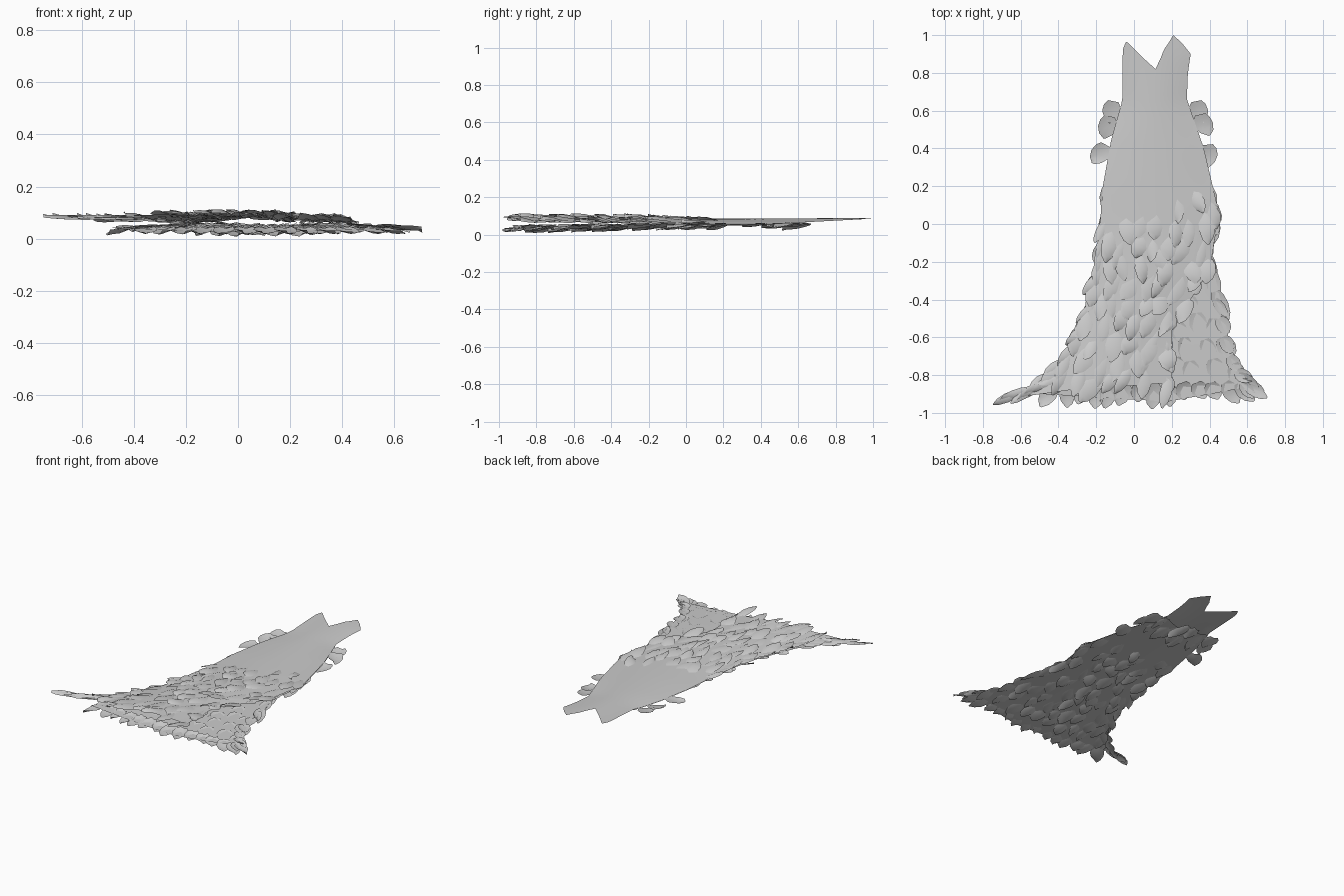
import bpy, math, random
from mathutils import Vector

random.seed(4)
if "Cube" in bpy.data.objects:
    bpy.data.objects.remove(bpy.data.objects["Cube"])

fabric = bpy.data.materials.new("pale_grey_fabric")
fabric.use_nodes = True
fabric.diffuse_color = (0.6, 0.6, 0.6, 1)
fabric.node_tree.nodes["Principled BSDF"].inputs["Base Color"].default_value = (0.6, 0.6, 0.6, 1)


def lerp_table(table, t):
    if t <= table[0][0]:
        return table[0][1]
    for (a, p), (b, q) in zip(table, table[1:]):
        if t <= b:
            return p + (q - p) * (t - a) / (b - a)
    return table[-1][1]


# Side outlines as (y, x)
LEFT_EDGE = [(-.92, -.64), (-.82, -.5), (-.7, -.37), (-.55, -.29), (-.4, -.24), (-.2, -.2),
             (0, -.18), (.2, -.165), (.45, -.12), (.66, -.06), (.9, -.06), (1, -.05)]
RIGHT_EDGE = [(-.9, .63), (-.65, .51), (-.45, .47), (-.2, .41), (0, .44), (.1, .44),
              (.4, .37), (.66, .28), (.8, .285), (.9, .3), (1, .26)]
WRAP_EDGE = [(-.9, .2), (-.55, .2), (-.25, .4)] + RIGHT_EDGE[4:]
BACK_LEFT = [(-.92, -.5), (-.7, -.35), (-.4, -.24)] + LEFT_EDGE[5:]
# Neckline and hem heights as (u, y)
NECKLINE = [(0, .93), (.03, .965), (.07, .96), (.3, .88), (.5, .82), (.61, .92), (.83, 1), (.93, .96), (1, .9)]
FRONT_HEM = [(0, -.92), (.3, -.88), (1, -.84)]
BACK_NECK = [(0, .65), (.5, .6), (1, .65)]
BACK_HEM = [(0, -.9), (.6, -.94), (1, -.86)]


def front_z(u, y):
    edge = lerp_table([(-.9, .075), (0, .064), (.6, .064), (1, .085)], y)
    return edge + lerp_table([(-.9, .02), (.6, .022), (1, .006)], y) * math.sin(math.pi * u)


def back_z(u, y):
    edge = lerp_table([(-.9, .042), (0, .058), (.6, .06)], y)
    return edge - lerp_table([(-.9, .015), (.6, .01)], y) * math.sin(math.pi * u)


def make_object(name, verts, faces):
    mesh = bpy.data.meshes.new(name)
    mesh.from_pydata(verts, [], faces)
    mesh.materials.append(fabric)
    obj = bpy.data.objects.new(name, mesh)
    bpy.context.collection.objects.link(obj)
    for p in mesh.polygons:
        p.use_smooth = True
    return obj


def grid_faces(cols, rows, start=0, flip=False):
    out = []
    for j in range(rows - 1):
        for i in range(cols - 1):
            a = start + j * cols + i
            f = (a, a + 1, a + cols + 1, a + cols)
            out.append(f[::-1] if flip else f)
    return out


def panel(name, left, right, hem, neck, height, flip):
    cols, rows = 31, 45
    verts = []
    for j in range(rows):
        for i in range(cols):
            u, v = i / (cols - 1), j / (rows - 1)
            low, high = lerp_table(hem, u), lerp_table(neck, u)
            y = low + (high - low) * v
            a, b = lerp_table(left, y), lerp_table(right, y)
            verts.append((a + (b - a) * u, y, height(u, y)))
    return make_object(name, verts, grid_faces(cols, rows, flip=flip))


class Feathers:
    """Collects curled, pointed feathers into one mesh."""

    def __init__(self, side):
        self.side, self.verts, self.faces = side, [], []

    def add(self, root, angle, length, width, lift):
        d = Vector((math.sin(angle), -math.cos(angle), 0))
        across = Vector((-d.y, d.x, 0))
        lean = random.uniform(-.5, .5)
        twist = random.uniform(-.012, .012)
        start = len(self.verts)
        # width profile from tucked root to ragged tip
        for t, w in ((0, .55), (.2, .9), (.5, 1), (.8, .7), (1, .12)):
            for s in (-1, 0, 1):
                p = Vector(root) + d * length * t + across * width * (s * w + lean * t * t) / 2
                cup = -.012 * abs(s) * w
                p.z += self.side * (lift * math.sin(2.2 * t) + cup) + twist * s * t
                p.z = min(max(p.z, .002), .112)
                self.verts.append(p)
        self.faces += grid_faces(3, 5, start, self.side < 0)

    def finish(self, name):
        return make_object(name, self.verts, self.faces)


def flow(left, right, u, y):
    """Angle of the skirt's flare at a point."""
    def slope(e):
        return math.atan2(lerp_table(e, y - .06) - lerp_table(e, y + .06), .12)
    return slope(left) * (1 - u) + slope(right) * u


def feather_rows(coll, left, right, height, rows, spacing, start_rule):
    for y0 in rows:
        a, b = lerp_table(left, y0), lerp_table(right, y0)
        n = max(3, round((b - a) / spacing))
        for i in range(n):
            u = min(max((i + .5 + random.uniform(-.3, .3)) / n, .02), .98)
            y = y0 + random.uniform(-.035, .035)
            x = a + (b - a) * u
            if not start_rule(x, y):
                continue
            ang = flow(left, right, u, y) + random.uniform(-.3, .3)
            coll.add((x, y, height(u, y)), ang, random.uniform(.11, .17),
                     random.uniform(.06, .1), random.uniform(.01, .024))


def edge_feathers(coll, edge, sign, ys, height, u, length=.12):
    for y in ys:
        x = lerp_table(edge, y)
        ang = flow(edge, edge, u, y) + sign * random.uniform(.1, .45)
        coll.add((x - sign * .03, y, height(u, y)), ang, length * random.uniform(.8, 1.15),
                 random.uniform(.05, .08), random.uniform(.004, .014))


# Dress panels
panel("front_panel", LEFT_EDGE, WRAP_EDGE, FRONT_HEM, NECKLINE, front_z, False)
panel("back_panel", BACK_LEFT, RIGHT_EDGE, BACK_HEM, BACK_NECK, back_z, True)

# Front skirt feathers, beginning on a diagonal below the waist
front = Feathers(1)
feather_rows(front, LEFT_EDGE, WRAP_EDGE, front_z, [.15 - .105 * k for k in range(10)], .085,
             lambda x, y: y < .12 + .45 * min(x - .1, .12))
edge_feathers(front, LEFT_EDGE, -1, [.02 - .075 * k for k in range(12)], front_z, 0)
edge_feathers(front, WRAP_EDGE, 1, [-.3 - .1 * k for k in range(6)], front_z, 1, .09)
# Long sweeping tip at the side of the hem
for k in range(7):
    front.add((-.36 - .04 * k, -.8 - .015 * k, .08), -1.2 + random.uniform(-.2, .2), .16, .05, .012)
front.finish("front_feathers")

# Back feathers: a shoulder band, then the skirt
back = Feathers(-1)
feather_rows(back, BACK_LEFT, RIGHT_EDGE, back_z, [.64, .57], .075, lambda x, y: True)
feather_rows(back, BACK_LEFT, RIGHT_EDGE, back_z, [.2 - .115 * k for k in range(9)], .095,
             lambda x, y: True)
edge_feathers(back, RIGHT_EDGE, 1, [.1, .02, -.1, -.2, -.4, -.5, -.6, -.7, -.78, -.84], back_z, 1, .1)
edge_feathers(back, BACK_LEFT, -1, [-.1, -.25, -.4, -.55, -.7, -.8], back_z, 0)
# Shoulder and side tufts
for x, y, ang in ((-.11, .65, -.2), (-.13, .57, -.15), (-.15, .42, -.5), (.33, .65, .2), (.35, .58, .25), (.39, .42, .1)):
    back.add((x, y, .055), ang, .12, .1, .014)
# Spiky hem of the underskirt
for k in range(14):
    x = -.42 + .075 * k
    back.add((x, -.84, .04), .12 + (x - .15) * .9 + random.uniform(-.2, .2), random.uniform(.09, .15), .09, .022)
for k in range(3):
    back.add((.55 + .02 * k, -.8 - .03 * k, .04), 1.1, .13, .06, .008)
back.finish("back_feathers")
